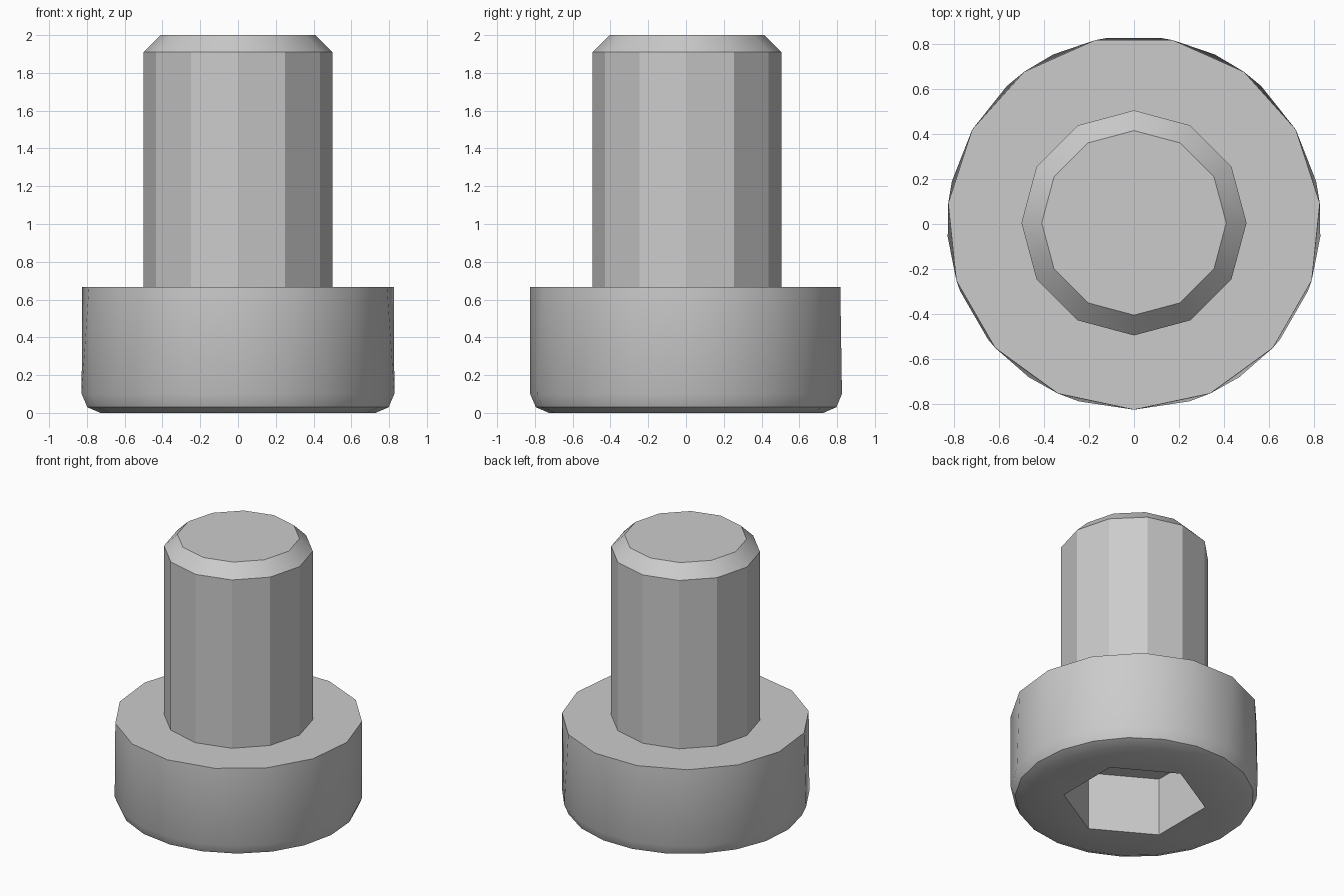
import bpy
import bmesh
from math import cos, sin, pi, radians

cube = bpy.data.objects.get("Cube")
if cube:
    bpy.data.objects.remove(cube, do_unlink=True)

CENTRE_Y = 0.005

steel = bpy.data.materials.new("grey_steel")
steel.use_nodes = True
colour = (0.6, 0.6, 0.6, 1)
steel.diffuse_color = colour
steel.node_tree.nodes["Principled BSDF"].inputs["Base Color"].default_value = colour


def stitch(bm, a, b):
    """Join two rings, which may have different numbers of sides."""
    n, m = len(a), len(b)
    i = j = 0
    while i < n or j < m:
        step = (2 * i + 1) * m - (2 * j + 1) * n
        p, q = a[i % n], b[j % m]
        p2, q2 = a[(i + 1) % n], b[(j + 1) % m]
        if step == 0:
            bm.faces.new((p, p2, q2, q))
            i, j = i + 1, j + 1
        elif step < 0:
            bm.faces.new((p, p2, q))
            i += 1
        else:
            bm.faces.new((p, q2, q))
            j += 1


def lathe(name, profile):
    """Closed solid through rings given as (sides, radius, height)."""
    bm = bmesh.new()
    rings = []
    for sides, r, z in profile:
        angles = [2 * pi * k / sides - pi / 2 for k in range(sides)]
        rings.append([bm.verts.new((r * cos(t), r * sin(t) + CENTRE_Y, z)) for t in angles])
    for a, b in zip(rings, rings[1:]):
        stitch(bm, a, b)
    bm.faces.new(rings[0])
    bm.faces.new(rings[-1])
    bmesh.ops.recalc_face_normals(bm, faces=bm.faces)
    mesh = bpy.data.meshes.new(name)
    bm.to_mesh(mesh)
    bm.free()
    mesh.materials.append(steel)
    obj = bpy.data.objects.new(name, mesh)
    bpy.context.collection.objects.link(obj)
    bpy.ops.object.select_all(action="DESELECT")
    obj.select_set(True)
    bpy.context.view_layer.objects.active = obj
    bpy.ops.object.shade_smooth_by_angle(angle=radians(29))


# Head: hexagonal socket, rounded lower rim, straight wall
lathe("head", [
    (6, 0.48, 0.43), (6, 0.48, 0),
    (21, 0.73, 0), (21, 0.80, 0.03), (21, 0.83, 0.1),
    (15, 0.83, 0.667),
])

# Shank with a chamfered tip
lathe("shank", [(12, 0.5, 0.66), (12, 0.5, 1.91), (12, 0.41, 2)])
